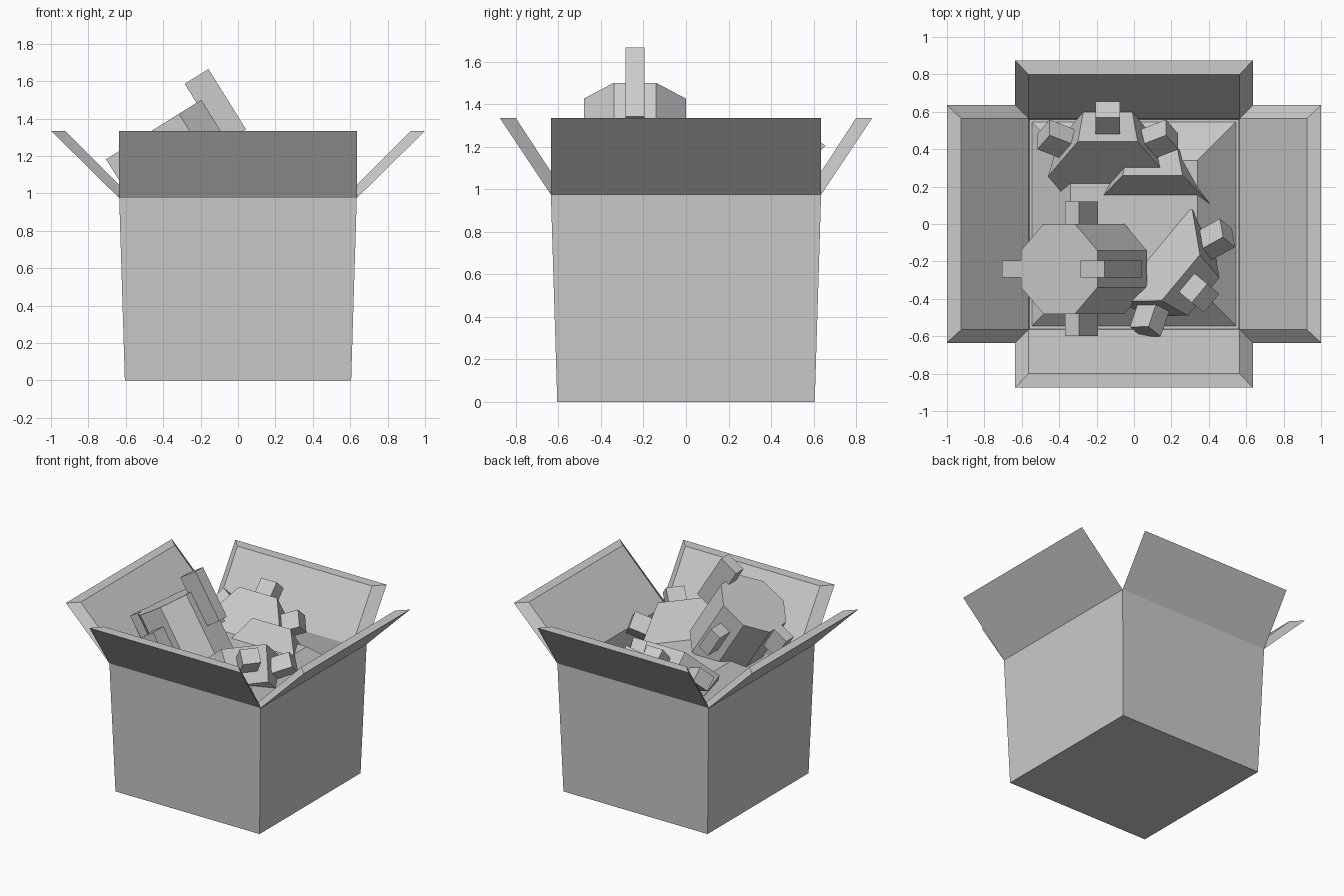
import bpy, bmesh, math
from mathutils import Vector, Matrix

cube = bpy.data.objects.get("Cube")
if cube:
    bpy.data.objects.remove(cube, do_unlink=True)

grey = bpy.data.materials.new("plain_grey")
grey.use_nodes = True
colour = (0.6, 0.6, 0.6, 1)
grey.diffuse_color = colour
grey.node_tree.nodes["Principled BSDF"].inputs["Base Color"].default_value = colour


def loft(name, loops, matrix=Matrix()):
    """Skin a stack of equal-length point loops and cap both ends."""
    bm = bmesh.new()
    rings = [[bm.verts.new(matrix @ Vector(p)) for p in loop] for loop in loops]
    count = len(rings[0])
    for low, high in zip(rings, rings[1:]):
        for i in range(count):
            j = (i + 1) % count
            bm.faces.new((low[i], low[j], high[j], high[i]))
    bm.faces.new(rings[0][::-1])
    bm.faces.new(rings[-1])
    bmesh.ops.recalc_face_normals(bm, faces=bm.faces)
    mesh = bpy.data.meshes.new(name)
    bm.to_mesh(mesh)
    bm.free()
    mesh.materials.append(grey)
    obj = bpy.data.objects.new(name, mesh)
    bpy.context.collection.objects.link(obj)
    return obj


def square(half, z):
    return [(-half, -half, z), (half, -half, z), (half, half, z), (-half, half, z)]


def polygon(sides, apothem, z):
    radius = apothem / math.cos(math.pi / sides)
    angles = [math.tau * (i + 0.5) / sides for i in range(sides)]
    return [(radius * math.cos(a), radius * math.sin(a), z) for a in angles]


# Box with tapered walls and an open top
RIM, INNER, RIM_Z, FLAP_Z = 0.635, 0.565, 0.975, 1.335
loft("box_body", [square(0.605, 0), square(RIM, RIM_Z),
                  square(INNER, RIM_Z), square(0.555, 0.8)])

# Heap that fills the box
loft("heap", [square(0.555, 0.79), square(0.34, 0.99)])

# Four open flaps with bevelled edges
for turn, (side, reach) in enumerate([("left", 1.0), ("back", 0.875),
                                      ("right", 1.0), ("front", 0.875)]):
    outer = [(RIM, -RIM, RIM_Z), (RIM, RIM, RIM_Z),
             (reach, RIM, FLAP_Z), (reach, -RIM, FLAP_Z)]
    tip = reach - 0.075
    inner = [(INNER, -INNER, RIM_Z), (INNER, INNER, RIM_Z),
             (tip, INNER, FLAP_Z), (tip, -INNER, FLAP_Z)]
    loft(side + "_flap", [outer, inner], Matrix.Rotation(turn * math.pi / 2, 4, "Z"))


def part(name, centre, up, face, sides, apothem, depth, taper, peg_width, pegs):
    """Tilted polygonal block with square pegs round its rim."""
    u, n = Vector(up).normalized(), Vector(face).normalized()
    v = n.cross(u)
    frame = Matrix.Translation(centre) @ Matrix((u, v, n)).transposed().to_4x4()
    loft(name, [polygon(sides, apothem * taper, -depth),
                polygon(sides, apothem, 0)], frame)
    for i, (angle, low, high) in enumerate(pegs):
        a, b, w = apothem - 0.03, apothem + 0.12, peg_width / 2
        turned = frame @ Matrix.Rotation(math.radians(angle), 4, "Z")
        loft(f"{name}_peg_{i + 1}",
             [[(a, -w, z), (b, -w, z), (b, w, z), (a, w, z)] for z in (low, high)],
             turned)


# Large octagonal block leaning to the right side
part("octagon_block", (-0.4, -0.24, 1.373), (0.85, 0, 0.53), (-0.53, 0, 0.85),
     8, 0.24, 0.5, 1, 0.09,
     [(0, -0.26, 0.12), (180, -0.17, 0), (90, -0.32, -0.13), (-90, -0.32, -0.13)])

# Two pegged hexagonal blocks, each tilted towards the middle
hex_pegs = [(angle, -0.18, -0.067) for angle in (0, 60, -60)]
for name, centre, (hx, hy) in [
        ("back_hexagon_block", (-0.14, 0.254, 1.03), (0, 1)),
        ("front_hexagon_block", (0.107, -0.168, 1.0), (0.77, -0.64))]:
    part(name, centre, (0.67 * hx, 0.67 * hy, 0.74), (-0.74 * hx, -0.74 * hy, 0.67),
         6, 0.277, 0.26, 0.82, 0.13, hex_pegs)

# Half-buried hexagonal block in the middle
part("middle_hexagon_block", (0.1, 0.094, 0.91), (0, 0.6, 0.8), (0, -0.8, 0.6),
     6, 0.277, 0.22, 0.82, 0.13, [])
